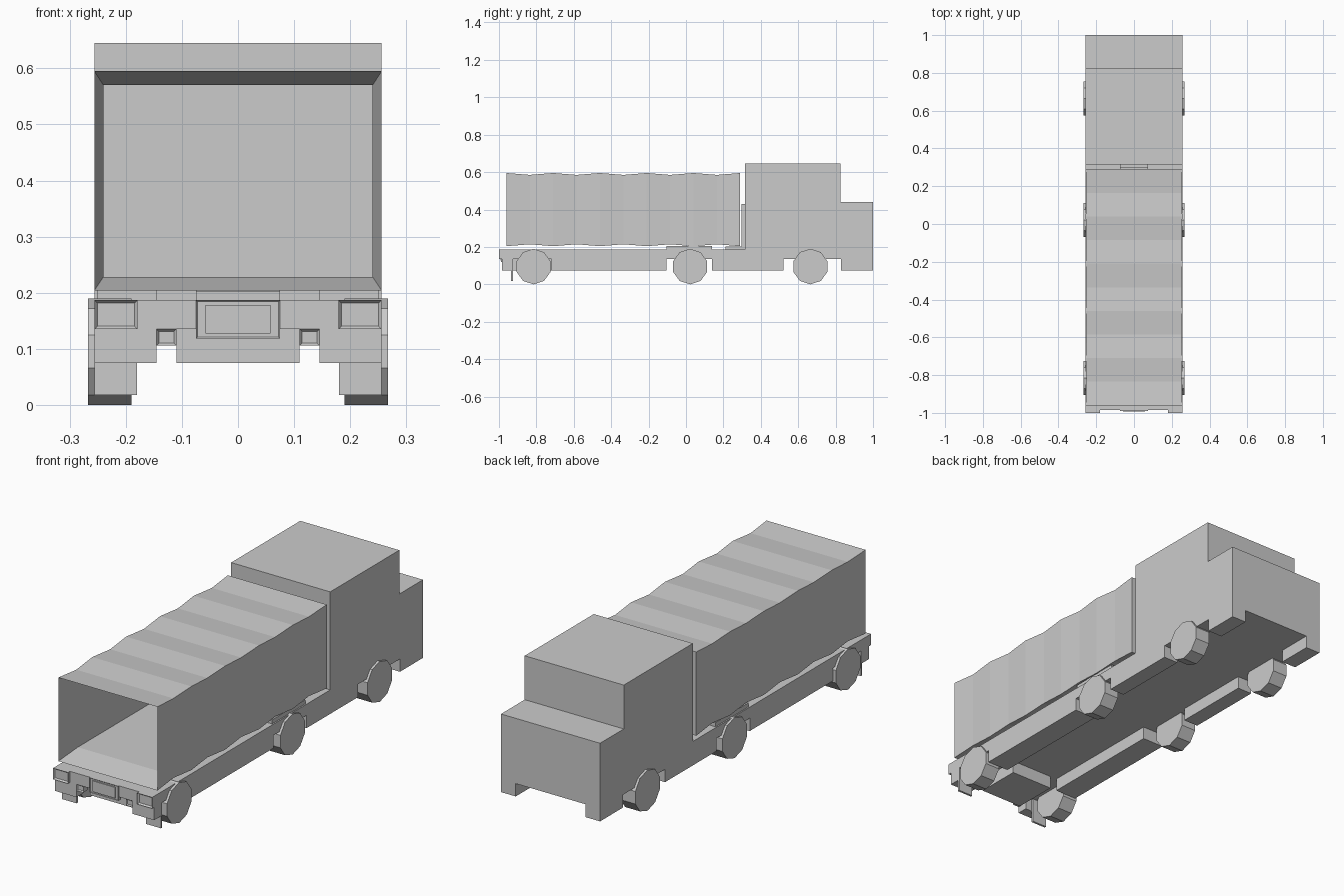
import bpy, bmesh, math

cube = bpy.data.objects.get("Cube")
if cube:
    bpy.data.objects.remove(cube, do_unlink=True)

GREY = (0.6, 0.6, 0.6, 1)
mat = bpy.data.materials.new("light grey")
mat.use_nodes = True
mat.diffuse_color = GREY
mat.node_tree.nodes["Principled BSDF"].inputs["Base Color"].default_value = GREY


def finish(name, bm):
    bmesh.ops.recalc_face_normals(bm, faces=bm.faces)
    mesh = bpy.data.meshes.new(name)
    bm.to_mesh(mesh)
    bm.free()
    mesh.materials.append(mat)
    obj = bpy.data.objects.new(name, mesh)
    bpy.context.collection.objects.link(obj)
    return obj


def box(name, x, y, z, inset=0, depth=0):
    """Box from (min, max) ranges; inset and depth recess its -y face."""
    bm = bmesh.new()
    bmesh.ops.create_cube(bm, size=1)
    for v in bm.verts:
        v.co = [r[0] if c < 0 else r[1] for c, r in zip(v.co, (x, y, z))]
    bmesh.ops.recalc_face_normals(bm, faces=bm.faces)
    if inset:
        face = min(bm.faces, key=lambda f: f.calc_center_median().y)
        bmesh.ops.inset_region(bm, faces=[face], thickness=inset)
        for v in face.verts:
            v.co.y += depth
    return finish(name, bm)


def pair(name, x, y, z, inset=0, depth=0):
    """The same box on both sides."""
    box("left_" + name, x, y, z, inset, depth)
    box("right_" + name, (-x[1], -x[0]), y, z, inset, depth)


# Cab: stepped side profile extruded across the width
profile = [(0.315, 0.135), (1, 0.135), (1, 0.44), (0.825, 0.44),
           (0.825, 0.645), (0.315, 0.645)]
bm = bmesh.new()
side = bm.faces.new([bm.verts.new((-0.256, y, z)) for y, z in profile])
extruded = bmesh.ops.extrude_face_region(bm, geom=[side])["geom"]
for v in extruded:
    if isinstance(v, bmesh.types.BMVert):
        v.co.x = 0.256
finish("cab", bm)

# Chassis deck and side skirts, leaving gaps for the wheels
box("chassis_deck", (-0.256, 0.256), (-0.985, 0.315), (0.135, 0.187))
pair("front_skirt", (0.18, 0.256), (0.83, 1), (0.075, 0.135))
pair("middle_skirt", (0.18, 0.256), (0.14, 0.52), (0.075, 0.135))
pair("rear_skirt", (0.145, 0.256), (-0.72, -0.105), (0.075, 0.135))
pair("tail_skirt", (0.145, 0.256), (-0.985, -0.935), (0.075, 0.135))
pair("wheel_cover", (0.145, 0.25), (-0.105, 0.14), (0.187, 0.206))
box("under_box", (-0.11, 0.11), (-0.935, -0.72), (0.075, 0.135))

# Cargo cover: corrugated outside, flared opening and hollow inside
bm = bmesh.new()


def ring(y, half, low, high):
    return [bm.verts.new((x, y, z)) for x, z in
            ((-half, low), (half, low), (half, high), (-half, high))]


rings = [ring(0.27, 0.24, 0.228, 0.57), ring(-0.84, 0.24, 0.228, 0.57)]
for i in range(11):
    d = i % 2
    rings.append(ring(-0.96 + 0.125 * i, 0.256 - 0.005 * d,
                      0.204 + 0.01 * d, 0.595 - 0.01 * d))
for a, b in zip(rings, rings[1:]):
    for i in range(4):
        j = (i + 1) % 4
        bm.faces.new((a[i], a[j], b[j], b[i]))
bm.faces.new(rings[0])
bm.faces.new(rings[-1])
finish("cargo_cover", bm)

# Bracket between cargo and cab
box("bracket_foot", (-0.075, 0.075), (0.21, 0.315), (0.187, 0.203))
box("bracket_back", (-0.075, 0.075), (0.298, 0.315), (0.187, 0.43))

# Tail lamps, small lamps, blank plate and mud flaps
pair("tail_lamp", (0.179, 0.256), (-1, -0.985), (0.135, 0.187), 0.008, 0.008)
pair("small_lamp", (0.11, 0.145), (-0.985, -0.955), (0.106, 0.135), 0.006, 0.006)
box("plate_holder", (-0.075, 0.075), (-0.99, -0.97), (0.118, 0.187), 0.004, 0.003)
box("blank_plate", (-0.058, 0.058), (-0.992, -0.985), (0.127, 0.178))
pair("mud_flap", (0.18, 0.256), (-0.935, -0.925), (0.018, 0.135))

# Ten-sided wheels on three axles
for axle, y in (("rear", -0.815), ("middle", 0.022), ("front", 0.665)):
    for side_name, s in (("left", 1), ("right", -1)):
        bm = bmesh.new()
        hoops = [[bm.verts.new((s * x, y + 0.095 * math.sin(math.tau * k / 10),
                                0.095 - 0.095 * math.cos(math.tau * k / 10)))
                  for k in range(10)] for x in (0.19, 0.267)]
        for k in range(10):
            n = (k + 1) % 10
            bm.faces.new((hoops[0][k], hoops[0][n], hoops[1][n], hoops[1][k]))
        for hoop in hoops:
            bm.faces.new(hoop)
        finish(f"{axle}_{side_name}_wheel", bm)
